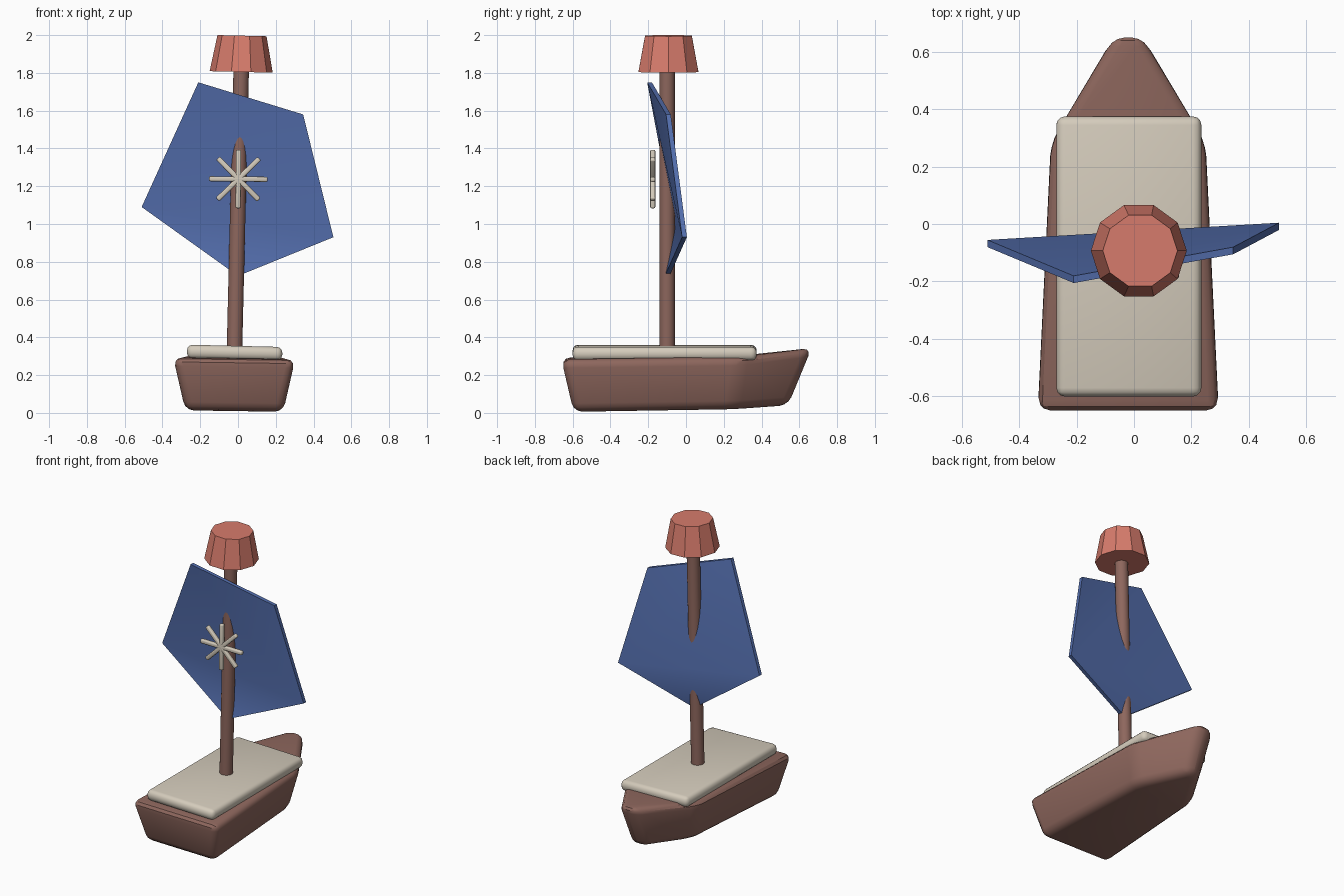
import bpy, bmesh, math
from mathutils import Matrix, Vector

if "Cube" in bpy.data.objects:
    bpy.data.objects.remove(bpy.data.objects["Cube"])

LEAN = 0.024  # whole boat leans slightly to the right


def material(name, rgb):
    m = bpy.data.materials.new(name)
    m.diffuse_color = (*rgb, 1)
    m.use_nodes = True
    m.node_tree.nodes["Principled BSDF"].inputs["Base Color"].default_value = m.diffuse_color
    return m


BROWN = material("brown_wood", (0.27, 0.135, 0.11))
CREAM = material("cream", (0.66, 0.60, 0.50))
RED = material("coral_red", (0.68, 0.20, 0.15))
BLUE = material("sail_blue", (0.09, 0.16, 0.43))


def finish(name, bm, mat, bevel=0, segments=3, smooth=True):
    """Turn a bmesh into a named object with rounded edges and shading."""
    bmesh.ops.recalc_face_normals(bm, faces=bm.faces[:])
    if bevel:
        bmesh.ops.bevel(bm, geom=bm.edges[:], offset=bevel, segments=segments,
                        profile=0.5, affect='EDGES', clamp_overlap=True)
    mesh = bpy.data.meshes.new(name)
    bm.to_mesh(mesh)
    bm.free()
    mesh.materials.append(mat)
    obj = bpy.data.objects.new(name, mesh)
    bpy.context.collection.objects.link(obj)
    bpy.ops.object.select_all(action='DESELECT')
    obj.select_set(True)
    bpy.context.view_layer.objects.active = obj
    if smooth:
        bpy.ops.object.shade_smooth_by_angle(angle=math.radians(35))
    return obj


def box(name, size, matrix, mat, bevel):
    bm = bmesh.new()
    bmesh.ops.create_cube(bm, size=1, matrix=matrix @ Matrix.Diagonal((*size, 1)))
    return finish(name, bm, mat, bevel)


def cone(name, sides, r1, r2, height, loc, mat, spin=0, smooth=True):
    bm = bmesh.new()
    m = (Matrix.Translation(loc) @ Matrix.Rotation(LEAN, 4, 'Y')
         @ Matrix.Rotation(spin, 4, 'Z'))
    bmesh.ops.create_cone(bm, cap_ends=True, segments=sides, radius1=r1,
                          radius2=r2, depth=height, matrix=m)
    return finish(name, bm, mat, 0, 1, smooth)


# Hull: stations from stern to bow, each (half width, y, z) for rail and keel
rail = [(0.325, -0.66, 0.288), (0.28, 0.29, 0.30), (0.055, 0.665, 0.343)]
keel = [(0.262, -0.595, 0.009), (0.215, 0.25, 0.022), (0.045, 0.54, 0.04)]
bm = bmesh.new()
rings = []
for (rw, ry, rz), (kw, ky, kz) in zip(rail, keel):
    corners = [(-rw, ry, rz), (rw, ry, rz), (kw, ky, kz), (-kw, ky, kz)]
    rings.append([bm.verts.new((x - 0.02, y, z - LEAN * x * 0.6))
                  for x, y, z in corners])
bm.faces.new(rings[0])
bm.faces.new(rings[-1])
for a, b in zip(rings, rings[1:]):
    for i in range(4):
        j = (i + 1) % 4
        bm.faces.new((a[i], a[j], b[j], b[i]))
finish("hull", bm, BROWN, 0.055, 3)

# Deck slab
box("deck", (0.505, 0.975, 0.072),
    Matrix.Translation((-0.018, -0.113, 0.319)) @ Matrix.Rotation(LEAN, 4, 'Y'),
    CREAM, 0.03)

# Mast and lookout tub
cone("mast", 24, 0.041, 0.041, 1.52, (-0.001, -0.1, 1.07), BROWN)
cone("lookout_tub", 10, 0.167, 0.13, 0.192, (0.019, -0.093, 1.901), RED,
     math.pi / 2, smooth=False)

# Sail: five corners, gently bent, given thickness front to back
corners = [(-0.21, -0.193, 1.75), (0.345, -0.093, 1.58), (0.505, -0.008, 0.93),
           (0.0, -0.10, 0.725), (-0.51, -0.068, 1.09)]
bm = bmesh.new()
front, back = [[bm.verts.new(Vector(c) + Vector((0, d, 0))) for c in corners]
               for d in (-0.0125, 0.0125)]
for side in (front, back):
    for tri in ((0, 1, 2), (0, 2, 4), (2, 3, 4)):
        bm.faces.new([side[i] for i in tri])
for i in range(5):
    j = (i + 1) % 5
    bm.faces.new((front[i], front[j], back[j], back[i]))
finish("sail", bm, BLUE)

# Star emblem: four crossed rounded bars in front of the sail
for k in range(4):
    m = (Matrix.Translation((0.002, -0.176, 1.238))
         @ Matrix.Rotation(k * math.pi / 4 + 0.01, 4, 'Y'))
    box(f"emblem_bar_{k + 1}", (0.31, 0.027, 0.027), m, CREAM, 0.008)
